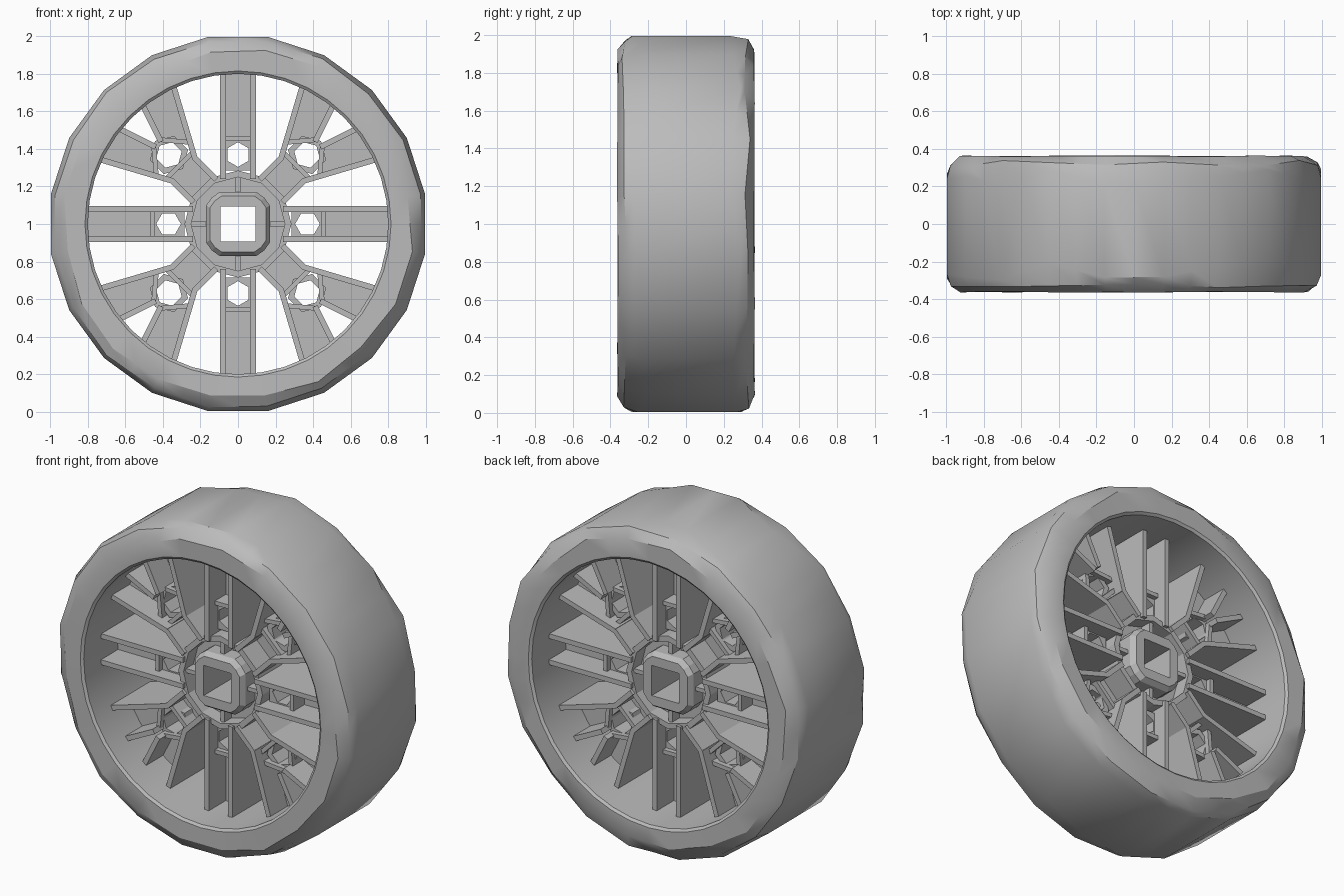
import bpy, bmesh, random
from math import sin, cos, pi, radians, hypot

random.seed(4)
cube = bpy.data.objects.get("Cube")
if cube:
    bpy.data.objects.remove(cube)

GREY = (0.5, 0.5, 0.5, 1)
mat = bpy.data.materials.new("plain grey")
mat.use_nodes = True
mat.diffuse_color = GREY
mat.node_tree.nodes["Principled BSDF"].inputs["Base Color"].default_value = GREY


def finish(bm, name, smooth=False):
    bmesh.ops.recalc_face_normals(bm, faces=bm.faces)
    me = bpy.data.meshes.new(name)
    bm.to_mesh(me)
    bm.free()
    me.materials.append(mat)
    if smooth:
        me.shade_smooth()
        me.set_sharp_from_angle(angle=radians(30))
    ob = bpy.data.objects.new(name, me)
    bpy.context.collection.objects.link(ob)
    return ob


def bridge(bm, loops):
    """Join equal vertex loops into a closed tube."""
    n = len(loops[0])
    for i, a in enumerate(loops):
        b = loops[(i + 1) % len(loops)]
        for j in range(n):
            k = (j + 1) % n
            bm.faces.new((a[j], a[k], b[k], b[j]))


def loop(bm, pts, y, th=0.0):
    """Points are (along, across) pairs, turned by th about the axle."""
    c, s = cos(th), sin(th)
    return [bm.verts.new((a * c - b * s, y, 1 + a * s + b * c)) for a, b in pts]


def prism(bm, pts, half, th=0.0):
    f, b = loop(bm, pts, -half, th), loop(bm, pts, half, th)
    for i in range(len(f)):
        j = (i + 1) % len(f)
        bm.faces.new((f[i], f[j], b[j], b[i]))
    bm.faces.new(f)
    bm.faces.new(b)


def tube(bm, outer, inner, half, th=0.0, bevel=0.0):
    rings = [loop(bm, inner, -half, th)]
    if bevel:
        lip = [(a * (1 - bevel), b * (1 - bevel)) for a, b in outer]
        rings += [loop(bm, lip, -half, th), loop(bm, outer, -half + 0.03, th),
                  loop(bm, outer, half - 0.03, th), loop(bm, lip, half, th)]
    else:
        rings += [loop(bm, outer, -half, th), loop(bm, outer, half, th)]
    rings.append(loop(bm, inner, half, th))
    bridge(bm, rings)


def wall(bm, p, q, half, th, t=0.03):
    dx, dy = q[0] - p[0], q[1] - p[1]
    d = hypot(dx, dy)
    nx, ny = -dy / d * t / 2, dx / d * t / 2
    prism(bm, [(p[0] + nx, p[1] + ny), (q[0] + nx, q[1] + ny),
               (q[0] - nx, q[1] - ny), (p[0] - nx, p[1] - ny)], half, th)


def box_outline(size, cut=9.0, centre=0.0, n=24):
    """Square outline, corners trimmed where |a|+|b| exceeds cut."""
    pts = []
    for i in range(n):
        c, s = cos(2 * pi * i / n), sin(2 * pi * i / n)
        r = min(size / max(abs(c), abs(s)), cut / (abs(c) + abs(s)))
        pts.append((centre + r * c, r * s))
    return pts


def round_outline(r, n=24, sides=None, centre=0.0):
    """Regular polygon sampled at n points."""
    pts = []
    for i in range(n):
        t = 2 * pi * i / n
        rr = r
        if sides:
            w = 2 * pi / sides
            rr = r * cos(w / 2) / cos((t % w) - w / 2)
        pts.append((centre + rr * cos(t), rr * sin(t)))
    return pts


# Tyre: worn twenty-sided tread with uneven shoulders
SIDES = 20


def worn_ring(r, y, jr, jy):
    pts = []
    for i in range(SIDES):
        t = 2 * pi * (i + 0.5) / SIDES
        rr = r + random.uniform(-jr, jr)
        pts.append((rr * cos(t), y + random.uniform(-jy, jy), 1 + rr * sin(t)))
    out = []
    for i, p in enumerate(pts):
        q = pts[(i + 1) % SIDES]
        out += [p, tuple((u + v) / 2 for u, v in zip(p, q))]
    return out


def true_ring(r, y):
    w = pi / SIDES
    return [(r * cos(w * (i + 1)), y, 1 + r * sin(w * (i + 1)))
            for i in range(2 * SIDES)]


bm = bmesh.new()
rings = [true_ring(0.8, -0.35), true_ring(0.815, -0.362),
         worn_ring(0.925, -0.362, 0.02, 0.003),
         worn_ring(0.985, -0.325, 0.006, 0.015),
         worn_ring(1.009, -0.25, 0.0, 0.05),
         worn_ring(1.009, 0.25, 0.0, 0.05),
         worn_ring(0.985, 0.325, 0.006, 0.015),
         worn_ring(0.925, 0.362, 0.02, 0.003),
         true_ring(0.815, 0.362), true_ring(0.8, 0.35)]
bridge(bm, [[bm.verts.new(p) for p in ring] for ring in rings])
finish(bm, "tyre", smooth=True)

# Hub: square-holed boss, dished floor, outer collar and four ribs
bm = bmesh.new()
tube(bm, box_outline(0.17, 0.28), box_outline(0.092), 0.2, bevel=0.12)
finish(bm, "hub_boss")

bm = bmesh.new()
tube(bm, round_outline(0.265), box_outline(0.14), 0.08)
finish(bm, "hub_floor")

bm = bmesh.new()
tube(bm, round_outline(0.285, sides=12), round_outline(0.25, sides=12), 0.17)
finish(bm, "hub_collar")

bm = bmesh.new()
for k in range(4):
    wall(bm, (0.15, 0), (0.27, 0), 0.15, k * pi / 2, 0.025)
finish(bm, "hub_ribs")

FIN, WEB, RIM = 0.19, 0.025, 0.81

# Straight spokes: two fins, a thin web and a pierced node
for k in range(4):
    th = k * pi / 2
    bm = bmesh.new()
    for s in (-1, 1):
        wall(bm, (0.24, s * 0.08), (RIM, s * 0.08), FIN, th)
    wall(bm, (0.455, -0.08), (0.455, 0.08), 0.13, th, 0.025)
    prism(bm, [(0.45, -0.08), (RIM, -0.08), (RIM, 0.08), (0.45, 0.08)], WEB, th)
    tube(bm, box_outline(0.085, centre=0.37),
         round_outline(0.066, sides=6, centre=0.37), 0.1, th)
    finish(bm, f"straight_spoke_{k + 1}")

# Forked spokes: a short stem, a pierced node and two splayed branches
for k in range(4):
    th = (k + 0.5) * pi / 2
    bm = bmesh.new()
    prism(bm, [(0.26, -0.09), (0.44, -0.09), (0.44, 0.09), (0.26, 0.09)], WEB, th)
    wall(bm, (0.44, -0.09), (0.44, 0.09), 0.13, th, 0.025)
    tube(bm, round_outline(0.105, sides=6, centre=0.52),
         round_outline(0.07, sides=6, centre=0.52), 0.1, th)
    for s in (-1, 1):
        wall(bm, (0.25, s * 0.085), (0.415, s * 0.085), FIN, th)
        wall(bm, (0.41, s * 0.085), (0.765, s * 0.278), FIN, th)
        wall(bm, (0.60, s * 0.02), (RIM, s * 0.09), FIN, th)
        wall(bm, (0.49, s * 0.125), (0.61, s * 0.025), 0.13, th, 0.025)
        prism(bm, [(0.61, s * 0.025), (RIM, s * 0.09), (0.79, s * 0.19),
                   (0.765, s * 0.278), (0.50, s * 0.13)], WEB, th)
    finish(bm, f"forked_spoke_{k + 1}")
